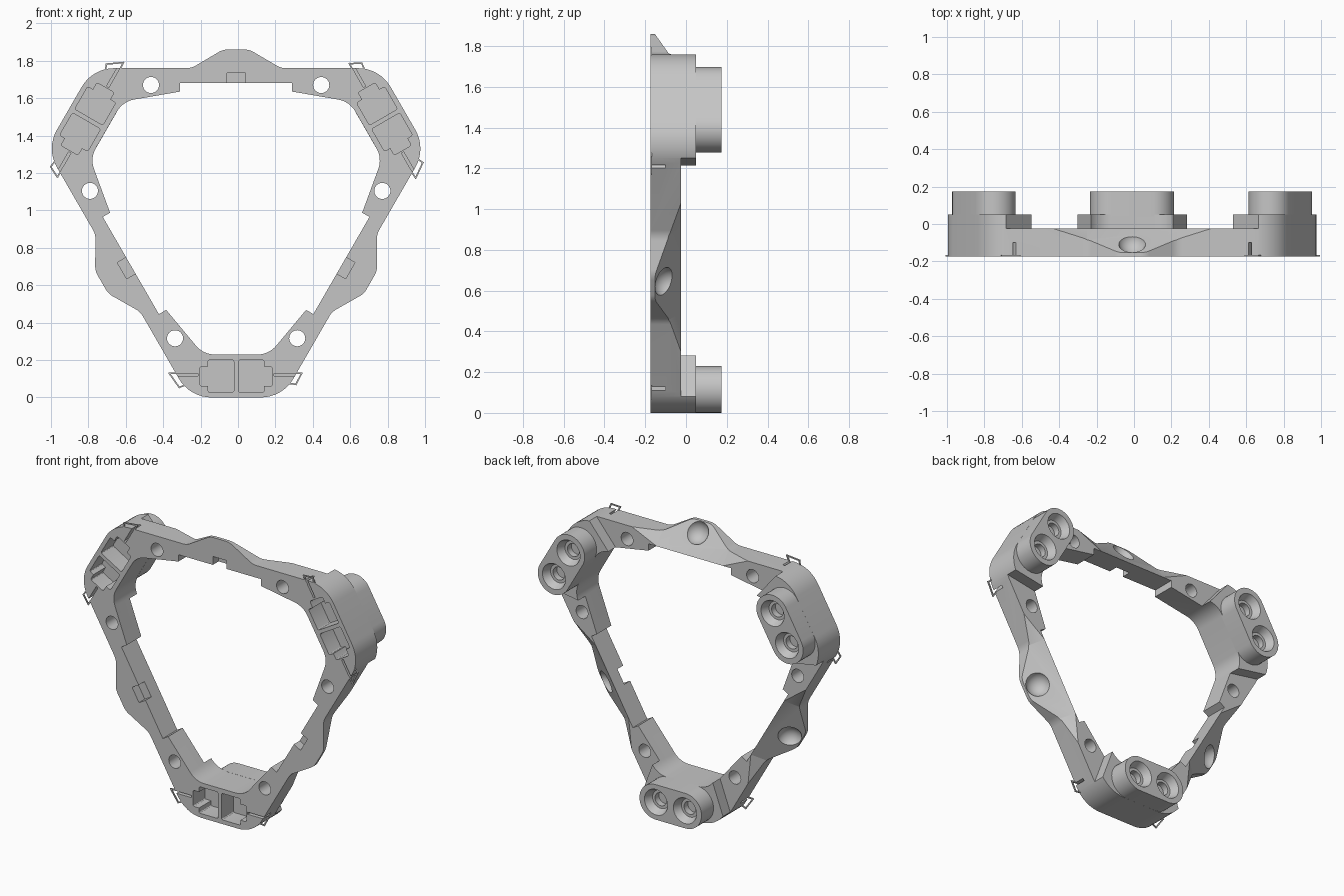
import bpy, bmesh
from math import radians, sin, cos, tan, pi
from mathutils import Vector, Matrix

if "Cube" in bpy.data.objects:
    bpy.data.objects.remove(bpy.data.objects["Cube"])

CENTRE = Vector((-0.01, 0, 1.03))
ANGLES = [0, radians(-120), radians(-240)]
FRONT, BAR_BACK, PAD_BACK, REAR = -0.175, -0.025, 0.05, 0.175

grey = bpy.data.materials.new("plain grey")
grey.use_nodes = True
COLOUR = (0.56, 0.56, 0.56, 1)
grey.diffuse_color = COLOUR
grey.node_tree.nodes["Principled BSDF"].inputs["Base Color"].default_value = COLOUR


def turn(p, a):
    return (p[0] * cos(a) - p[1] * sin(a), p[0] * sin(a) + p[1] * cos(a))


def rounded(points, steps=8):
    """Closed outline of (x, z, radius) with arcs at the corners."""
    out = []
    for i, (x, z, r) in enumerate(points):
        p = Vector((x, z))
        if not r:
            out.append((x, z))
            continue
        u = (Vector(points[i - 1][:2]) - p).normalized()
        v = (Vector(points[(i + 1) % len(points)][:2]) - p).normalized()
        half = u.angle(v) / 2
        mid = p + (u + v).normalized() * (r / sin(half))
        a, b = p + u * (r / tan(half)) - mid, p + v * (r / tan(half)) - mid
        out += [tuple(mid + a.lerp(b, k / steps).normalized() * r) for k in range(steps + 1)]
    return out


def three_way(points):
    return [(*turn(p, a), p[2]) for a in ANGLES for p in points]


def prism(bm, pts, y0, y1):
    lo = [bm.verts.new((x, y0, z)) for x, z in pts]
    hi = [bm.verts.new((x, y1, z)) for x, z in pts]
    faces = [bm.faces.new(lo), bm.faces.new(hi)]
    for i in range(len(pts)):
        faces.append(bm.faces.new((lo[i - 1], lo[i], hi[i], hi[i - 1])))
    bmesh.ops.recalc_face_normals(bm, faces=faces)


def repeat_prism(bm, pts, y0, y1):
    for a in ANGLES:
        prism(bm, [turn(p, a) for p in pts], y0, y1)


def lathe_cone(bm, x, y, z, r1, r2, depth):
    """Cone along y, r1 at the low-y end, for every corner."""
    for a in ANGLES:
        px, pz = turn((x, z), a)
        m = Matrix.Translation((px, y + depth / 2, pz)) @ Matrix.Rotation(-pi / 2, 4, 'X')
        bmesh.ops.create_cone(bm, cap_ends=True, segments=32, radius1=r1, radius2=r2,
                              depth=depth, matrix=m)


def make(name, bm):
    me = bpy.data.meshes.new(name)
    bm.to_mesh(me)
    bm.free()
    me.materials.append(grey)
    ob = bpy.data.objects.new(name, me)
    ob.location = CENTRE
    bpy.context.collection.objects.link(ob)
    return ob


def carve(ob, bm):
    cutter = make("cutter", bm)
    cutter.hide_render = True
    bpy.context.view_layer.objects.active = ob
    mod = ob.modifiers.new("cut", 'BOOLEAN')
    mod.operation, mod.solver, mod.object = 'DIFFERENCE', 'EXACT', cutter
    bpy.ops.object.modifier_apply(modifier=mod.name)
    bpy.data.objects.remove(cutter)


def mirrored(half):
    return half + [(-p[0], *p[1:]) for p in reversed(half)]


# Frame: rounded six-sided outline with a bump on each bar
outer = mirrored([(0.768, 0.73, 0.2), (0.24, 0.73, 0.1), (0.07, 0.83, 0.1)])[::-1]
inner = mirrored([(0.606, 0.552, 0.13), (0.3, 0.605, 0), (0.3, 0.65, 0)])[::-1]
bm = bmesh.new()
prism(bm, rounded(three_way(outer)), FRONT, PAD_BACK)
frame = make("frame", bm)
bm = bmesh.new()
prism(bm, rounded(three_way(inner)), -0.3, 0.3)
carve(frame, bm)

# Lower the bars between the corner pads
bm = bmesh.new()
repeat_prism(bm, mirrored([(0.812, 0.893), (0.404, 0.402)]), BAR_BACK, 0.2)
carve(frame, bm)

# Sloped back of each bump
bm = bmesh.new()
for a in ANGLES:
    corners = []
    for s in (-1, 1):
        for x, y, z in [(0.24, BAR_BACK, 0.65), (0.825, BAR_BACK, 0.91), (0.24, -0.21, 0.91),
                        (0.24, 0.02, 0.65), (0.825, 0.02, 0.91)]:
            px, pz = turn((s * x, z), a)
            corners.append(bm.verts.new((px, y, pz)))
    bmesh.ops.convex_hull(bm, input=corners)
bmesh.ops.recalc_face_normals(bm, faces=bm.faces)
carve(frame, bm)

# Round dimple in each slope
bm = bmesh.new()
for a in ANGLES:
    px, pz = turn((0, 0.785), a)
    bmesh.ops.create_uvsphere(bm, u_segments=32, v_segments=16, radius=0.077,
                              matrix=Matrix.Translation((px, -0.087, pz)))
carve(frame, bm)

# Screw holes, bar notches, front pockets and clip slots
bm = bmesh.new()
repeat_prism(bm, [(-0.05, 0.6), (0.05, 0.6), (0.05, 0.705), (-0.05, 0.705)], -0.3, -0.115)
for s in (-1, 1):
    lathe_cone(bm, s * 0.455, -0.3, 0.64, 0.043, 0.043, 0.6)
    pocket = [(0.012, -1.003, 0.01), (0.15, -1.003, 0.01), (0.15, -0.97, 0), (0.193, -0.97, 0.01),
              (0.193, -0.865, 0.01), (0.15, -0.865, 0), (0.15, -0.83, 0.01), (0.012, -0.83, 0.01)]
    repeat_prism(bm, rounded([(s * x, z, r) for x, z, r in pocket], 3), -0.3, -0.05)
    slot = [(0.203, -0.917), (0.36, -0.917), (0.36, -0.903), (0.203, -0.903)]
    repeat_prism(bm, [(s * x, z) for x, z in slot], -0.3, -0.1)
carve(frame, bm)

# Twin lens housings on the back of each pad
bm = bmesh.new()
r = 0.1148
stadium = [(sx * 0.11 + r * cos(t), -0.915 + r * sin(t))
           for sx, t0 in ((1, -pi / 2), (-1, pi / 2))
           for t in [t0 + pi * k / 20 for k in range(21)]]
repeat_prism(bm, stadium, PAD_BACK - 0.01, REAR)
housing = make("lens_housings", bm)
bm = bmesh.new()
for s in (-1, 1):
    lathe_cone(bm, s * 0.105, 0.125, -0.915, 0.06, 0.086, 0.055)
carve(housing, bm)
bm = bmesh.new()
for s in (-1, 1):
    lathe_cone(bm, s * 0.105, 0.085, -0.915, 0.042, 0.042, 0.06)
carve(housing, bm)

# Thin wire clips at the pad ends
clips = [[(0.28, -0.955), (0.32, -0.96), (0.35, -0.902), (0.285, -0.899)],
         [(-0.265, -0.96), (-0.304, -0.977), (-0.357, -0.902), (-0.295, -0.899)]]
bm = bmesh.new()
for path in clips:
    for p, q in zip(path, path[1:]):
        p, q = Vector(p), Vector(q)
        d = (q - p).normalized() * 0.004
        n = Vector((-d.y, d.x))
        repeat_prism(bm, [p - d + n, q + d + n, q + d - n, p - d - n], FRONT + 0.001, FRONT + 0.009)
make("wire_clips", bm)

# Smooth the curved walls, keep the edges sharp
bpy.ops.object.select_all(action='DESELECT')
for ob in (frame, housing):
    ob.select_set(True)
bpy.context.view_layer.objects.active = frame
bpy.ops.object.shade_smooth_by_angle(angle=radians(25))
